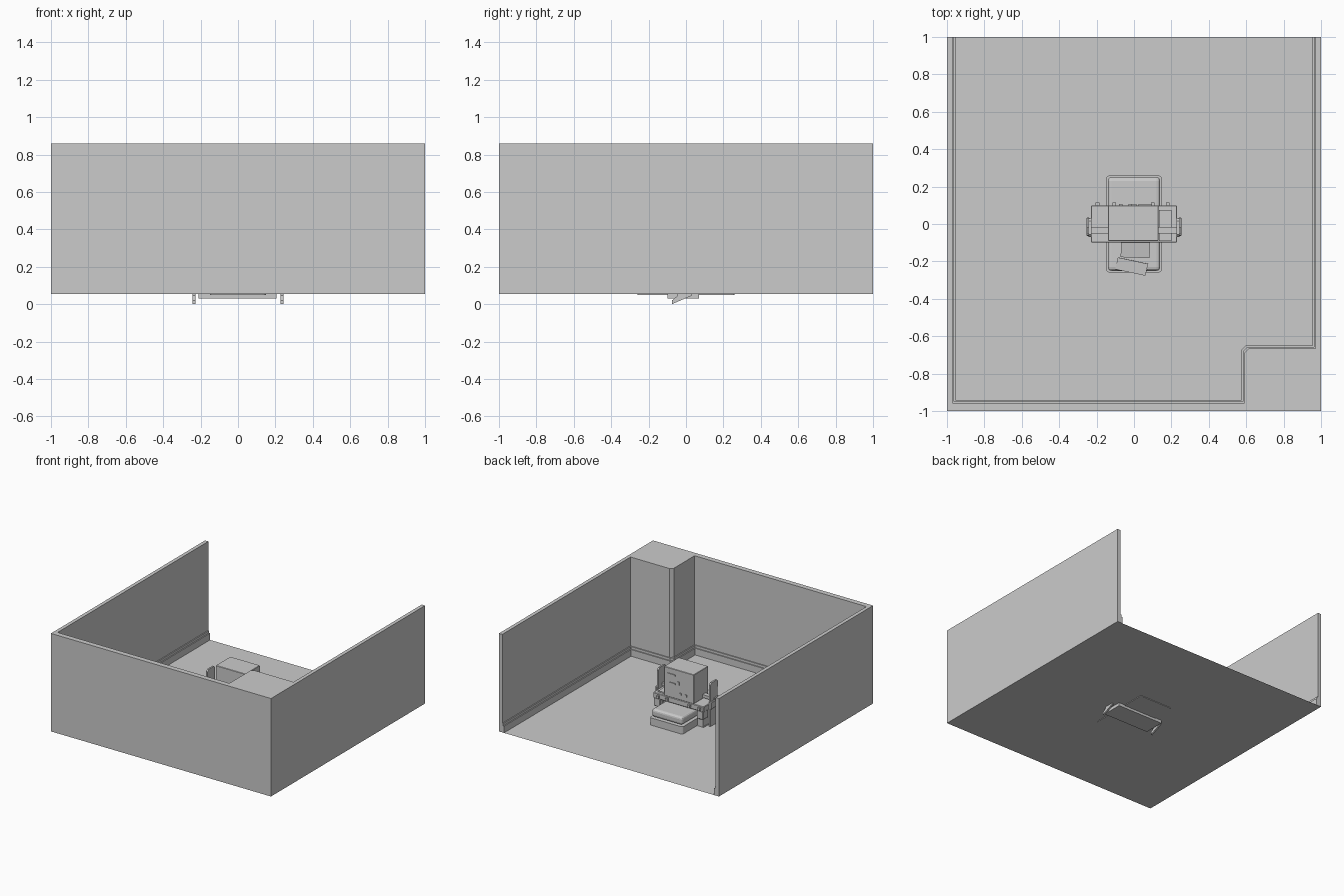
import bpy, bmesh
from math import radians
from mathutils import Vector, Matrix

if "Cube" in bpy.data.objects:
    bpy.data.objects.remove(bpy.data.objects["Cube"])

FLOOR, TOP = 0.055, 0.86


def finish(name, bm):
    bmesh.ops.recalc_face_normals(bm, faces=bm.faces)
    me = bpy.data.meshes.new(name)
    bm.to_mesh(me)
    bm.free()
    ob = bpy.data.objects.new(name, me)
    bpy.context.collection.objects.link(ob)
    return ob


def box(name, lo, hi, bevel=0, segs=2, vertical_only=False, rot=None):
    lo, hi = Vector(lo), Vector(hi)
    bm = bmesh.new()
    bmesh.ops.create_cube(bm, size=1)
    bmesh.ops.scale(bm, vec=hi - lo, verts=bm.verts)
    if bevel:
        edges = [e for e in bm.edges if not vertical_only
                 or abs(e.verts[0].co.z - e.verts[1].co.z) > 1e-5]
        bmesh.ops.bevel(bm, geom=edges, offset=bevel, segments=segs,
                        profile=0.5, affect='EDGES')
    m = Matrix.Translation((lo + hi) / 2)
    if rot:
        m = m @ Matrix.Rotation(radians(rot[2]), 4, 'Z') @ Matrix.Rotation(radians(rot[0]), 4, 'X')
    bm.transform(m)
    return finish(name, bm)


def prism(name, pts, depth):
    """Extrude a planar 3D outline along the depth vector."""
    bm = bmesh.new()
    f = bm.faces.new([bm.verts.new(p) for p in pts])
    r = bmesh.ops.extrude_face_region(bm, geom=[f])
    bmesh.ops.translate(bm, vec=depth,
                        verts=[v for v in r['geom'] if isinstance(v, bmesh.types.BMVert)])
    return finish(name, bm)


def inner_line(o):
    """Inner room outline, moved into the room by o, with chamfered pillar."""
    px, py, c = 0.592 - o, -0.665 + o, 0.022
    return [(-0.97 + o, 1), (-0.97 + o, -0.957 + o), (px, -0.957 + o),
            (px, py - c), (px + c, py), (0.97 - o, py), (0.97 - o, 1)]


# room: one floor sheet, walls with corner pillar
bm = bmesh.new()
bm.faces.new([bm.verts.new((x, y, FLOOR)) for x, y in ((-1, -1), (1, -1), (1, 1), (-1, 1))])
finish("floor", bm)
outline = inner_line(0) + [(1, 1), (1, -1), (-1, -1), (-1, 1)]
prism("walls", [(x, y, FLOOR) for x, y in outline], (0, 0, TOP - FLOOR))

# stepped skirting board
for name, o, h in (("skirting_base", 0.016, 0.055), ("skirting_cap", 0.008, 0.075)):
    ring = inner_line(0) + inner_line(o)[::-1]
    prism(name, [(x, y, FLOOR) for x, y in ring], (0, 0, h))

# padded couch: base and softer top
box("couch_base", (-0.15, -0.26, 0.05), (0.15, 0.26, 0.115), 0.02, 3, True)
box("couch_cushion", (-0.14, -0.25, 0.12), (0.14, 0.25, 0.185), 0.02, 3)

# bench body crossing the couch
box("bench_top", (-0.23, -0.1, 0.195), (0.23, 0.1, 0.24), 0.004, 1)
box("bench_bottom", (-0.21, -0.1, 0.03), (0.205, 0.07, 0.06))
for s, side in ((-1, "left"), (1, "right")):
    a, b = sorted((s * 0.155, s * 0.205))
    box(side + "_bench_pedestal", (a, -0.09, 0.06), (b, 0.07, 0.2))
    a, b = sorted((s * 0.165, s * 0.225))
    box(side + "_bench_box", (a, 0.03, 0.13), (b, 0.1, 0.2), 0.005, 1)
    # side panel with slanted foot
    x = s * 0.235 - 0.007
    prism(side + "_side_panel",
          [(x, y, z) for y, z in ((-0.075, 0), (0.03, 0.045), (0.03, 0.395),
                                  (0.015, 0.41), (-0.055, 0.41), (-0.07, 0.395),
                                  (-0.045, 0.045), (-0.075, 0.02))], (0.014, 0, 0))
    a, b = sorted((s * 0.13, s * 0.25))
    box(side + "_cross_bar", (a, -0.052, 0.25), (b, -0.015, 0.275))
    a, b = sorted((s * 0.238, s * 0.255))
    box(side + "_panel_pad", (a, -0.065, 0.2), (b, 0.035, 0.26), 0.005, 1)
for i, x in enumerate((-0.195, -0.105, 0.1, 0.18)):
    box(f"bench_knob_{i}", (x - 0.01, 0.098, 0.205), (x + 0.01, 0.116, 0.228))
box("side_tray", (0.135, -0.09, 0.24), (0.2, 0.075, 0.25))

# cabinet with front details
box("cabinet", (-0.14, -0.09, 0.24), (0.13, 0.1, 0.48), 0.003, 1)
for i, (x, z, w, h) in enumerate(((0.06, 0.43, 0.07, 0.012), (0.0, 0.375, 0.025, 0.025),
                                  (0.05, 0.36, 0.05, 0.01), (-0.02, 0.29, 0.018, 0.018),
                                  (-0.07, 0.29, 0.018, 0.018))):
    box(f"cabinet_control_{i}", (x - w / 2, 0.098, z - h / 2), (x + w / 2, 0.106, z + h / 2))

# loose sheets lying at the front end
box("upper_sheet", (-0.07, -0.18, 0.196), (0.085, -0.09, 0.202), rot=(8, 0, -2))
box("lower_sheet", (-0.095, -0.26, 0.186), (0.07, -0.195, 0.193), rot=(5, 0, -12))
